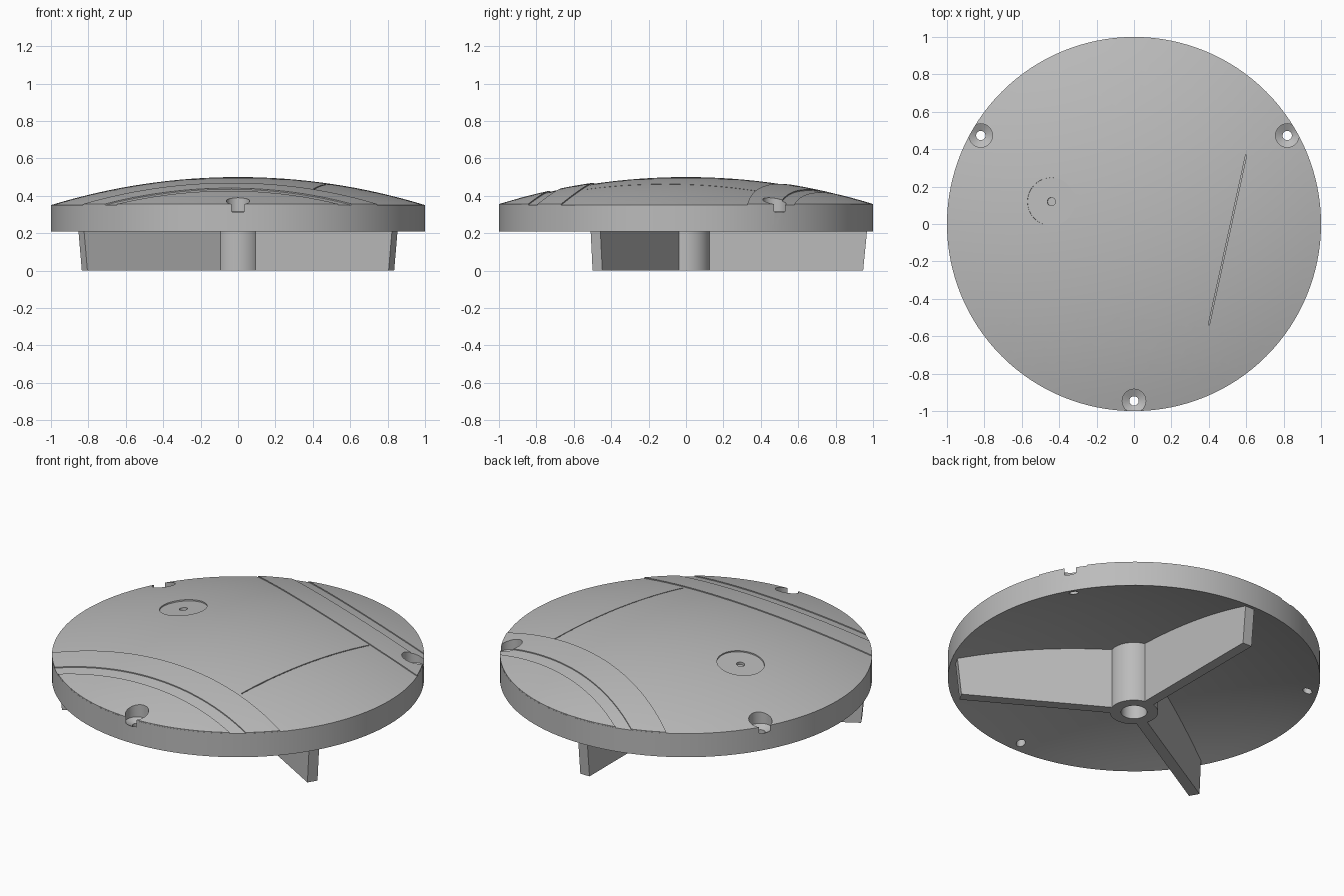
import bpy, bmesh, math
from math import cos, sin, sqrt, radians
from mathutils import Vector

if "Cube" in bpy.data.objects:
    bpy.data.objects.remove(bpy.data.objects["Cube"])

grey = bpy.data.materials.new("light_grey")
grey.use_nodes = True
grey.diffuse_color = (0.5, 0.5, 0.5, 1)
grey.node_tree.nodes["Principled BSDF"].inputs["Base Color"].default_value = (0.5, 0.5, 0.5, 1)

RISE, THICK = 0.15, 0.14
SPHERE = (1 + RISE ** 2) / (2 * RISE)


def dome(r):
    """Height of the outer face at distance r from the axis."""
    return 0.35 + RISE - SPHERE + sqrt(SPHERE ** 2 - r * r)


def finish(name, bm):
    bmesh.ops.remove_doubles(bm, verts=bm.verts, dist=1e-5)
    bmesh.ops.recalc_face_normals(bm, faces=bm.faces)
    mesh = bpy.data.meshes.new(name)
    bm.to_mesh(mesh)
    bm.free()
    mesh.materials.append(grey)
    ob = bpy.data.objects.new(name, mesh)
    bpy.context.collection.objects.link(ob)
    return ob


def lathe(name, profile, steps=128, centre=(0, 0, 0)):
    """Spin a closed (radius, height) profile about a vertical axis."""
    bm = bmesh.new()
    rings = []
    for i in range(steps):
        a = math.tau * i / steps
        rings.append([bm.verts.new((r * cos(a), r * sin(a), z)) for r, z in profile])
    n = len(profile)
    for i in range(steps):
        p, q = rings[i], rings[(i + 1) % steps]
        for j in range(n):
            k = (j + 1) % n
            if profile[j][0] == 0 and profile[k][0] == 0:
                continue
            if profile[j][0] == 0:
                bm.faces.new((p[j], q[k], p[k]))
            elif profile[k][0] == 0:
                bm.faces.new((p[j], q[j], p[k]))
            else:
                bm.faces.new((p[j], q[j], q[k], p[k]))
    loose = [v for v in bm.verts if not v.link_faces]
    bmesh.ops.delete(bm, geom=loose, context='VERTS')
    ob = finish(name, bm)
    ob.location = centre
    return ob


def shell(name, radius, top, bottom):
    """Curved disc between two offsets of the dome."""
    rs = [radius * i / 16 for i in range(17)]
    return lathe(name, [(r, dome(r) + top) for r in rs]
                 + [(r, dome(r) + bottom) for r in reversed(rs)])


def boolean(ob, cutter, op='DIFFERENCE'):
    mod = ob.modifiers.new("cut", 'BOOLEAN')
    mod.operation, mod.object, mod.solver = op, cutter, 'EXACT'
    bpy.context.view_layer.objects.active = ob
    bpy.context.view_layer.update()
    bpy.ops.object.modifier_apply(modifier=mod.name)


def prism(name, outline, half, angle):
    """Extrude a radial (r, z) outline sideways and turn it about the axis."""
    bm = bmesh.new()
    sides = [[bm.verts.new((r, s * half, z)) for r, z in outline] for s in (-1, 1)]
    for side in sides:
        bm.faces.new(side)
    n = len(outline)
    for i in range(n):
        j = (i + 1) % n
        bm.faces.new((sides[0][i], sides[0][j], sides[1][j], sides[1][i]))
    ob = finish(name, bm)
    ob.rotation_euler.z = radians(angle)
    return ob


# Domed cover
cover = shell("domed_cover", 1.0, 0, -THICK)
parts = [cover]
cutters = []

# Slightly raised curved bands and outer segments on both sides
for side, centre in (("front", (-0.22, -3.2, 0)), ("back", (1.16, 3.03, 0))):
    for label, inner, outer in (("band", 2.545, 2.71), ("edge", 1.5, 2.475)):
        plate = shell(f"{side}_{label}", 0.9995, 0.006, -0.03)
        ring = lathe("ring_cutter", [(inner, 0), (outer, 0), (outer, 1), (inner, 1)], 256, centre)
        boolean(plate, ring, 'INTERSECT')
        cutters.append(ring)
        parts.append(plate)

# Narrow straight groove that follows the dome
start, end = Vector((0.40, -0.54)), Vector((0.60, 0.37))
along = (end - start).normalized()
across = Vector((-along.y, along.x)) * 0.003
bm = bmesh.new()
rows = []
for i in range(17):
    p = start.lerp(end, i / 16)
    z = dome(p.length)
    rows.append([bm.verts.new((*(p + across * s), z + h))
                 for s, h in ((-1, -0.012), (1, -0.012), (1, 0.03), (-1, 0.03))])
for a, b in zip(rows, rows[1:]):
    for j in range(4):
        k = (j + 1) % 4
        bm.faces.new((a[j], a[k], b[k], b[j]))
bm.faces.new(rows[0])
bm.faces.new(rows[-1])
groove = finish("groove_cutter", bm)
boolean(cover, groove)
cutters.append(groove)

# Round shallow recess with a small centre dimple
spot = Vector((-0.443, 0.12, 0))
spot.z = dome(spot.length)
tilt = Vector((spot.x, spot.y, sqrt(SPHERE ** 2 - spot.x ** 2 - spot.y ** 2)))
for radius, depth in ((0.128, 0.010), (0.022, 0.025)):
    recess = lathe("recess_cutter", [(0, -depth), (radius, -depth), (radius, 0.05), (0, 0.05)], 64, spot)
    recess.rotation_euler = tilt.to_track_quat('Z', 'Y').to_euler()
    boolean(cover, recess)
    cutters.append(recess)

# Three countersunk screw holes near the rim
for angle in (30, 150, 270):
    a = radians(angle)
    hole = lathe("hole_cutter", [(0, 0.1), (0.025, 0.1), (0.025, 0.295), (0.063, 0.315),
                                 (0.063, 0.6), (0, 0.6)], 32, (0.946 * cos(a), 0.946 * sin(a), 0))
    for part in parts:
        boolean(part, hole)
    cutters.append(hole)

# Hollow hub under the cover
parts.append(lathe("hub", [(0.07, 0), (0.13, 0), (0.13, 0.38), (0.07, 0.38)], 64))

# Three fins reaching from the hub to the rim
for name, angle in (("back_fin", 90), ("left_fin", -30), ("right_fin", 210)):
    curve = [(0.97 - 0.86 * i / 12) for i in range(13)]
    outline = [(0.11, 0), (0.947, 0)] + [(r, dome(r) - THICK + 0.015) for r in curve]
    parts.append(prism(name, outline, 0.03, angle))

for cutter in cutters:
    bpy.data.objects.remove(cutter)

# Smooth curved faces, keep edges sharp
bpy.ops.object.select_all(action='DESELECT')
for part in parts:
    part.select_set(True)
bpy.context.view_layer.objects.active = cover
bpy.ops.object.shade_smooth_by_angle(angle=radians(25))
